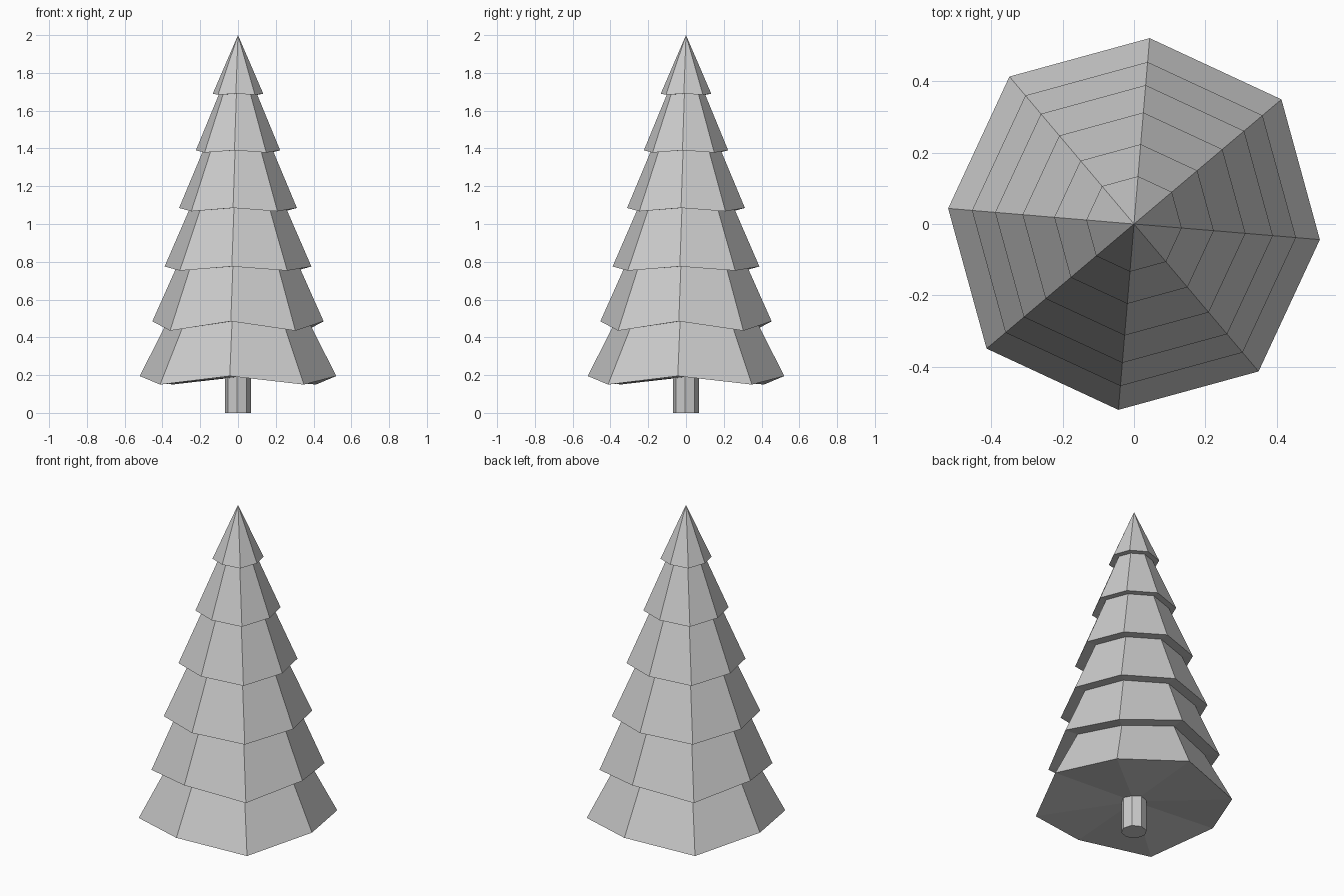
import bpy
import bmesh
import math

if "Cube" in bpy.data.objects:
    bpy.data.objects.remove(bpy.data.objects["Cube"], do_unlink=True)

SIDES = 8
TURN = math.radians(-4.8)

grey = bpy.data.materials.new("light_grey")
grey.use_nodes = True
colour = (0.6, 0.6, 0.6, 1)
grey.diffuse_color = colour
grey.node_tree.nodes["Principled BSDF"].inputs["Base Color"].default_value = colour


def ring(bm, radius, z, droop=0, flare=1):
    """Octagonal ring whose diagonal corners hang lower and reach further."""
    verts = []
    for i in range(SIDES):
        a = TURN + i * math.tau / SIDES
        r = radius * (flare if i % 2 else 1)
        verts.append(bm.verts.new((r * math.cos(a), r * math.sin(a),
                                   z - (droop if i % 2 else 0))))
    return verts


def bridge(bm, low, high):
    for i in range(SIDES):
        j = (i + 1) % SIDES
        bm.faces.new((low[i], low[j], high[j], high[i]))


def fan(bm, rim, z):
    tip = bm.verts.new((0, 0, z))
    for i in range(SIDES):
        bm.faces.new((rim[i], rim[(i + 1) % SIDES], tip))


def finish(bm, name):
    bmesh.ops.recalc_face_normals(bm, faces=bm.faces)
    mesh = bpy.data.meshes.new(name)
    bm.to_mesh(mesh)
    bm.free()
    mesh.materials.append(grey)
    bpy.context.collection.objects.link(bpy.data.objects.new(name, mesh))


# Foliage: stacked skirts (rim radius, rim height, corner droop, neck radius)
tiers = [
    (0.522, 0.195, 0.045, 0.375),
    (0.455, 0.485, 0.050, 0.325),
    (0.390, 0.775, 0.022, 0.255),
    (0.313, 1.085, 0.018, 0.185),
    (0.224, 1.390, 0.012, 0.100),
    (0.134, 1.690, 0.006, 0),
]
bm = bmesh.new()
neck = None
for k, (radius, z, droop, neck_radius) in enumerate(tiers):
    rim = ring(bm, radius, z, droop, 1.035)
    if neck:
        bridge(bm, neck, rim)
    else:
        fan(bm, rim, 0.19)
    if neck_radius:
        upper = tiers[k + 1]
        neck = ring(bm, neck_radius, upper[1], upper[2] * 0.8, 1.035)
        bridge(bm, rim, neck)
    else:
        fan(bm, rim, 2.0)
finish(bm, "foliage")

# Trunk
bm = bmesh.new()
base, top = ring(bm, 0.07, 0), ring(bm, 0.07, 0.2)
bridge(bm, base, top)
bm.faces.new(base)
bm.faces.new(top)
finish(bm, "trunk")
